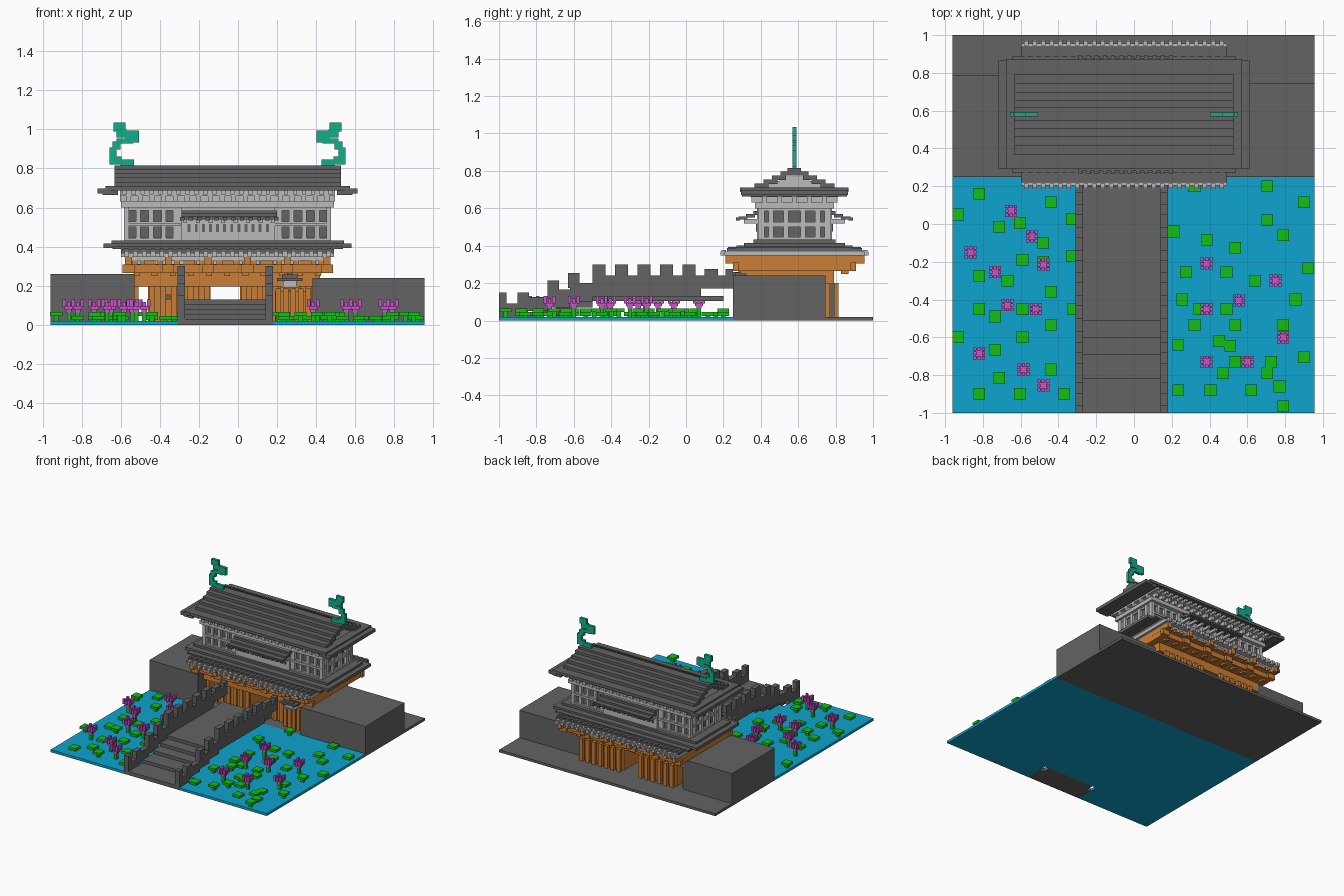
import bpy, bmesh

def mat(name, r, g, b):
    m = bpy.data.materials.new(name)
    m.diffuse_color = (r, g, b, 1)
    return m

DARK = mat("dark_grey", .125, .125, .125)
LIGHT = mat("light_grey", .5, .5, .5)
ORANGE = mat("orange_wood", .60, .21, .035)
WATER = mat("water_blue", .004, .37, .62)
GREEN = mat("leaf_green", .006, .52, .008)
PINK = mat("lotus_pink", .60, .09, .58)
TEAL = mat("roof_teal", .006, .43, .25)

def part(name, material, boxes):
    """One object from boxes given as (x0, x1, y0, y1, z0, z1)."""
    bm = bmesh.new()
    for x0, x1, y0, y1, z0, z1 in boxes:
        v = [bm.verts.new((x, y, z)) for z in (z0, z1)
             for x, y in ((x0, y0), (x1, y0), (x1, y1), (x0, y1))]
        for f in ((3, 2, 1, 0), (4, 5, 6, 7), (0, 1, 5, 4), (1, 2, 6, 5), (2, 3, 7, 6), (3, 0, 4, 7)):
            bm.faces.new([v[i] for i in f])
    me = bpy.data.meshes.new(name)
    bm.to_mesh(me)
    bm.free()
    me.materials.append(material)
    ob = bpy.data.objects.new(name, me)
    bpy.context.collection.objects.link(ob)
    return ob

CX, CY = -.053, .58          # centre of the gatehouse

def mid(hx, hy, z0, z1):     # box centred on the gatehouse
    return (CX - hx, CX + hx, CY - hy, CY + hy, z0, z1)

def fb(boxes):               # front boxes plus copies mirrored to the back
    return boxes + [(a, b, 2 * CY - d, 2 * CY - c, e, f) for a, b, c, d, e, f in boxes]

def lr(boxes):               # boxes plus copies mirrored left to right
    return boxes + [(2 * CX - b, 2 * CX - a, c, d, e, f) for a, b, c, d, e, f in boxes]

def row(n, x0, x1, w, y0, y1, z0, z1):   # n evenly spaced boxes along x
    return [(x - w / 2, x + w / 2, y0, y1, z0, z1)
            for x in (x0 + (x1 - x0) * i / (n - 1) for i in range(n))]

# --- ground, water and side walls
part("water", WATER, [(-.96, -.31, -1, .25, 0, .02), (.18, .955, -1, .25, 0, .02),
                      (-.31, .18, -.8, .25, 0, .02)])
part("ground_plate", DARK, [(-.96, .955, .25, 1, 0, .02)])
part("side_walls", DARK, [(-.96, -.53, .25, .79, .02, .26), (.38, .955, .25, .745, .02, .24)])

# --- bridge with stepped deck
part("bridge_deck", DARK, [(-.27, .14, -1, -.8, 0, .03), (-.27, .14, -.82, -.68, .025, .055),
                           (-.27, .14, -.69, -.59, .045, .08), (-.27, .14, -.6, -.5, .07, .105),
                           (-.27, .14, -.51, .2, .105, .13)])
# crenellated parapets
spans = [(-1, -.87, 0, .09), (-.87, -.74, .05, .125), (-.74, -.62, .07, .165),
         (-.62, -.5, .1, .2), (-.5, .08, .125, .24), (.08, .25, .17, .24)]
merlons = [(-1, -.96, .15), (-.9, -.84, .15), (-.74, -.68, .215), (-.63, -.57, .255)]
merlons += [(-.5 + .12 * i, -.43 + .12 * i, .30) for i in range(5)] + [(.1, .17, .275), (.21, .25, .275)]
wall = spans + [(a, b, .08 + (.12 if a > -.55 else max(0, (a + .9) * .35)), t) for a, b, t in merlons]
part("bridge_parapets", DARK, [(x, x + .04, a, b, z0, z1) for x in (-.31, .14) for a, b, z0, z1 in wall])

# --- lily pads and lotus flowers
pads_left = [(-.93, .05), (-.82, .16), (-.44, .115), (-.715, -.015), (-.605, .005), (-.33, .025),
             (-.48, -.1), (-.59, -.19), (-.33, -.17), (-.48, -.2), (-.82, -.275), (-.67, -.3),
             (-.44, -.36), (-.59, -.45), (-.82, -.45), (-.735, -.49), (-.325, -.45), (-.44, -.535),
             (-.93, -.6), (-.59, -.6), (-.735, -.665), (-.44, -.77), (-.715, -.815), (-.82, -.9),
             (-.605, -.9), (-.37, -.9)]
pads_right = [(.705, .2), (.32, .2), (.9, .115), (.705, .02), (.21, -.04), (.79, -.06), (.385, -.085),
              (.535, -.125), (.92, -.235), (.275, -.255), (.49, -.255), (.64, -.3), (.255, -.4),
              (.855, -.4), (.345, -.45), (.49, -.45), (.32, -.535), (.535, -.535), (.79, -.535),
              (.235, -.64), (.45, -.62), (.51, -.645), (.9, -.705), (.535, -.73), (.725, -.73),
              (.47, -.79), (.705, -.79), (.235, -.88), (.405, -.88), (.62, -.88), (.77, -.86), (.79, -.965)]
lotus = [(-.65, .07), (-.54, -.065), (-.865, -.15), (-.735, -.255), (-.48, -.215), (-.67, -.43),
         (-.52, -.45), (-.82, -.685), (-.585, -.77), (-.48, -.855), (.385, -.21), (.75, -.3),
         (.555, -.405), (.385, -.45), (.79, -.6), (.385, -.73), (.6, -.73)]

def sq(x, y, r, z0, z1):
    return (x - r, x + r, y - r, y + r, z0, z1)

pads = []
for i, (x, y) in enumerate(pads_left + pads_right):
    z = .025 if i % 3 else .045
    pads += [sq(x, y, .031, z, z + .02), sq(x, y, .012, .018, z + .004)]
part("lily_pads", GREEN, pads)
part("lotus_stems", GREEN, [sq(x, y, .011, .018, .066) for x, y in lotus])
petals = []
for x, y in lotus:
    petals += [sq(x, y, .014, .064, .08), sq(x, y, .022, .078, .098)]
    for i in (-1, 0, 1):
        for j in (-1, 0, 1):
            if i or j:
                petals.append(sq(x + i * .023, y + j * .023, .0088, .092, .13 if i * j else .118))
part("lotus_petals", PINK, petals)

# --- timber gate storey
part("gate_piers", ORANGE, [(-.46, -.14, .36, .77, .02, .22), (.01, .38, .36, .77, .02, .22),
                            (-.53, -.51, .36, .77, .02, .22)])
part("gate_planks", ORANGE, fb(row(6, -.44, -.16, .03, .345, .37, .02, .2)
                               + row(7, .03, .36, .03, .345, .37, .02, .2)))
part("small_gate", ORANGE, row(5, .205, .36, .028, .3, .33, .02, .185) + [(.19, .375, .31, .35, .02, .17)])
part("door_knocker", DARK, [(-.37, -.345, .337, .345, .13, .155)])
part("gate_lintels", ORANGE, [(-.53, .42, .32, .79, .195, .27), mid(.525, .31, .265, .305)]
     + fb(row(11, -.52, .41, .03, .29, .33, .25, .29)))
part("floor_panel", ORANGE, [mid(.5, .34, .305, .33)])
beams = row(6, -.56, .455, .035, .21, .955, .305, .347)
beams += fb(row(5, -.45, .345, .06, .225, .26, .305, .33) + [(-.57, .465, .30, .33, .29, .335)])
part("floor_beams", ORANGE, beams + fb(row(6, -.56, .455, .06, .25, .28, .265, .31)))
part("floor_frieze", LIGHT, [mid(.52, .345, .328, .348)] + fb(row(24, -.55, .45, .018, .225, .24, .31, .33)))

# --- small lantern beside the bridge
part("lantern_roof", DARK, [(.2, .33, .25, .33, .225, .24), (.225, .305, .265, .315, .24, .258),
                            (.25, .28, .28, .3, .258, .28)])
part("lantern_body", LIGHT, [(.23, .3, .265, .315, .2, .225), (.215, .315, .26, .32, .19, .2)])

# --- lower roof
part("lower_eave_fringe", LIGHT, [mid(.545, .375, .347, .368)]
     + fb(row(24, -.57, .465, .024, .185, .21, .347, .368) + row(24, -.57, .465, .024, .19, .215, .368, .378)))
part("lower_roof", DARK, [mid(.545, .36, .368, .388), mid(.59, .31, .388, .40), mid(.635, .27, .392, .415),
                          mid(.595, .22, .412, .432)] + fb(row(24, -.57, .465, .02, .225, .3, .388, .394)))

# --- upper storey: dark core, light posts and rails
part("window_core", DARK, [mid(.51, .165, .43, .6)])
posts, rails = [], []
for x in (-.57, -.51, -.445, -.38, -.32, -.3):
    posts += lr(fb([(x - .012, x + .012, .395, .42, .43, .6)]))
for y in (.4, .455, .535, .625, .705, .76):
    posts += lr([(CX - .53, CX - .505, y - .014, y + .014, .43, .6)])
for z in (.43, .5, .585):
    rails.append(mid(.522, .178, z, z + (.028 if z == .5 else .016)))
part("window_posts", LIGHT, posts)
part("window_rails", LIGHT, rails)
part("balcony_rail", LIGHT, [mid(.53, .19, .43, .442)] + lr(fb([(CX - .53, CX - .24, .385, .395, .505, .52)])))
part("centre_walls", LIGHT, fb([(-.29, .19, .38, .42, .43, .6)]))
part("centre_windows", DARK, fb(row(12, -.25, .15, .015, .373, .381, .475, .515)))

# porch roofs at front and back
part("porch_roofs", DARK, fb([(-.29, .2, .28, .33, .54, .556), (-.29, .2, .32, .37, .55, .57),
                              (-.29, .2, .36, .41, .565, .585)] + row(12, -.285, .195, .022, .268, .29, .535, .552)))
part("porch_brackets", LIGHT, fb(row(8, -.27, .18, .02, .31, .385, .52, .542)))

# --- corbelled frieze beneath the upper roof
part("upper_frieze", LIGHT, [mid(.545, .21, .6, .63), mid(.515, .19, .63, .66), mid(.55, .235, .66, .69)]
     + fb(row(18, -.56, .455, .025, .35, .39, .63, .665) + row(24, -.58, .475, .022, .318, .35, .668, .69))
     + lr([(CX - .55, CX - .5, y - .012, y + .012, .63, .665) for y in (.42, .5, .58, .66, .74)]))

# --- upper roof, stepped gable and ridge
part("upper_eave", DARK, [mid(.625, .29, .688, .71)]
     + lr([(CX - .665, CX - .6, .295, .865, .672, .698), (CX - .64, CX - .56, .3, .86, .664, .69)]))
part("gable_infill", LIGHT, [mid(.56, .14, .71, .745), mid(.56, .08, .74, .77)])
roof = []
for i, hy in enumerate((.215, .165, .12, .075)):
    roof += fb([(CX - .58, CX + .58, CY - hy, CY - hy + .075, .708 + .022 * i, .732 + .022 * i)])
part("upper_roof", DARK, roof + [mid(.58, .036, .79, .815)])

# --- fish-tail ridge ornaments, stepped silhouettes in pixels of 1/195 unit
tail = [(114, 126, 123, 132), (117, 127, 130, 138), (126, 139, 131, 143), (117, 133, 139, 144),
        (113, 121, 142, 150), (110, 117, 148, 161), (110, 122, 157, 165), (121, 134, 160, 166)]
part("ridge_ornaments", TEAL, lr([((a - 238) / 195, (b - 238) / 195, CY - .011, CY + .011,
                                   (325 - d) / 195, (325 - c) / 195) for a, b, c, d in tail]))
